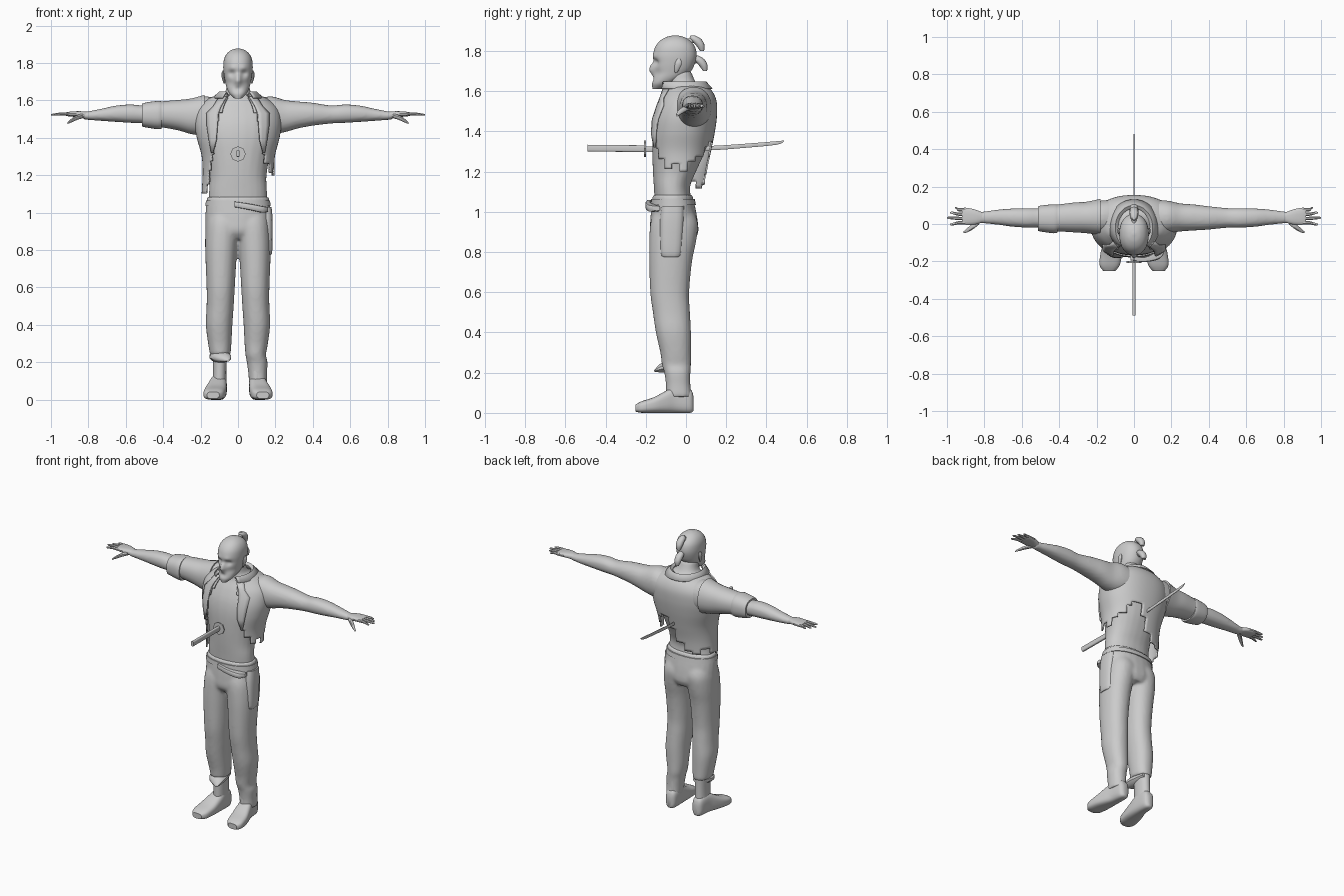
import bpy, bmesh, math
from mathutils import Vector


def spline(st, k=4):
    """Smoothly resample a list of station tuples."""
    out = []
    for i in range(len(st) - 1):
        p0, p1, p2, p3 = (st[max(i - 1, 0)], st[i], st[i + 1], st[min(i + 2, len(st) - 1)])
        for j in range(k):
            t = j / k
            out.append(tuple(.5 * (2*b + (c - a)*t + (2*a - 5*b + 4*c - d)*t*t + (3*b - a - 3*c + d)*t**3)
                             for a, b, c, d in zip(p0, p1, p2, p3)))
    return out + [st[-1]]


def finish(name, bm, angle=40):
    bmesh.ops.recalc_face_normals(bm, faces=bm.faces)
    me = bpy.data.meshes.new(name)
    bm.to_mesh(me)
    bm.free()
    ob = bpy.data.objects.new(name, me)
    bpy.context.collection.objects.link(ob)
    bpy.context.view_layer.objects.active = ob
    bpy.ops.object.select_all(action='DESELECT')
    ob.select_set(True)
    bpy.ops.object.shade_smooth_by_angle(angle=math.radians(angle))
    return ob


def sp(v, p):
    return math.copysign(abs(v) ** (2 / p), v)


def loft(name, axis, st, seg=24, k=4, p=2.2, m=1):
    """Skin over superellipses; station = (position, a0, a1, b0, b1) extents."""
    bm, rings = bmesh.new(), []
    for t, a0, a1, b0, b1 in spline(st, k):
        ring = []
        for i in range(seg):
            w = 2 * math.pi * (i + .5) / seg
            a = (a0 + a1) / 2 + (a1 - a0) / 2 * sp(math.cos(w), p)
            b = (b0 + b1) / 2 + (b1 - b0) / 2 * sp(math.sin(w), p)
            co = {'x': (t, a, b), 'y': (a, t, b), 'z': (a, b, t)}[axis]
            ring.append(bm.verts.new((co[0] * m, co[1], co[2])))
        rings.append(ring)
    for r, s in zip(rings, rings[1:]):
        for i in range(seg):
            bm.faces.new((r[i], r[(i + 1) % seg], s[(i + 1) % seg], s[i]))
    bm.faces.new(rings[0])
    bm.faces.new(rings[-1])
    return finish(name, bm)


def fuse(name, obs, voxel=.01):
    """Merge overlapping closed parts into one smooth skin."""
    bm = bmesh.new()
    for o in obs:
        bm.from_mesh(o.data)
        bpy.data.objects.remove(o)
    ob = finish(name, bm)
    r = ob.modifiers.new("Remesh", 'REMESH')
    r.mode, r.voxel_size, r.use_smooth_shade = 'VOXEL', voxel, True
    s = ob.modifiers.new("Smooth", 'SMOOTH')
    s.factor, s.iterations = .5, 4
    return ob


# bare torso with neck and arms
torso = [(1.03, -.16, .16, -.155, .035), (1.12, -.155, .155, -.16, .02), (1.2, -.153, .153, -.165, .05),
         (1.3, -.172, .172, -.168, .095), (1.4, -.205, .205, -.165, .125), (1.48, -.215, .215, -.15, .138),
         (1.55, -.2, .2, -.12, .135), (1.6, -.145, .145, -.09, .11), (1.635, -.075, .075, -.085, .055),
         (1.7, -.058, .058, -.09, .025)]
arm = [(.1, -.06, .13, 1.42, 1.61), (.18, -.05, .125, 1.42, 1.622), (.25, -.04, .11, 1.43, 1.603),
       (.32, -.035, .105, 1.45, 1.595), (.4, -.03, .095, 1.465, 1.588), (.5, -.02, .085, 1.477, 1.573),
       (.57, -.02, .085, 1.48, 1.579), (.65, -.015, .083, 1.485, 1.573), (.72, -.005, .078, 1.49, 1.558),
       (.8, .002, .068, 1.496, 1.542), (.83, .002, .068, 1.5, 1.54)]
fuse("torso_and_arms", [loft("t", 'z', torso)] + [loft("a", 'x', arm, m=m) for m in (1, -1)])

# hands: palm, four fingers and a thumb on each side
palm = [(.81, .008, .062, 1.502, 1.54), (.85, -.003, .078, 1.51, 1.543), (.9, -.005, .088, 1.514, 1.54),
        (.92, .0, .084, 1.518, 1.536)]
for m, side in ((1, "left"), (-1, "right")):
    loft(side + "_palm", 'x', palm, 16, 3, 2.6, m)
    for n, (y0, y1, tip) in enumerate(((.077, .086, .958), (.053, .06, .983), (.03, .033, 1.0), (.006, -.002, .985))):
        r = .0095
        loft(f"{side}_finger_{n}", 'x', [(.895, y0 - r, y0 + r, 1.517, 1.537), (.94, y0 - r, y0 + r, 1.519, 1.537),
             (tip - .01, y1 - .007, y1 + .007, 1.518, 1.53), (tip, y1 - .003, y1 + .003, 1.521, 1.527)], 8, 3, 2, m)
    loft(side + "_thumb", 'x', [(.83, -.005, .03, 1.505, 1.53), (.86, -.028, .006, 1.496, 1.522),
         (.89, -.045, -.02, 1.483, 1.503), (.912, -.05, -.04, 1.474, 1.484)], 10, 3, 2, m)

# head: skull, jaw and beard, then face features pushed in and out
head = loft("head", 'z', [(1.61, -.018, .018, -.165, -.125), (1.635, -.044, .044, -.17, -.075),
       (1.665, -.06, .06, -.166, -.015), (1.7, -.069, .069, -.163, .025), (1.74, -.076, .076, -.163, .045),
       (1.78, -.079, .079, -.164, .053), (1.82, -.075, .075, -.153, .045), (1.85, -.06, .06, -.13, .022),
       (1.87, -.035, .035, -.096, -.012), (1.878, -.008, .008, -.06, -.045)], 56, 7)
bumps = [(.032, 1.745, .016, .014), (-.032, 1.745, .016, .014), (0, 1.705, -.02, .012), (0, 1.728, -.014, .011),
         (0, 1.665, .009, .013), (.03, 1.77, -.005, .012), (-.03, 1.77, -.005, .012),
         (.045, 1.69, .008, .018), (-.045, 1.69, .008, .018), (0, 1.68, -.007, .012)]
for v in head.data.vertices:
    if v.co.y < -.07:
        x, z = v.co.x, v.co.z
        v.co.y += sum(d * math.exp(-((x - bx)**2 + (z - bz)**2) / (2 * r * r)) for bx, bz, d, r in bumps)
for m, side in ((1, "left"), (-1, "right")):
    loft(side + "_ear", 'z', [(1.69, .07, .076, -.055, -.045), (1.71, .07, .084, -.058, -.032),
         (1.74, .072, .089, -.055, -.02), (1.76, .075, .082, -.045, -.028)], 12, 3, 2, m)

# two curled locks of tied hair
for n, (dy, dz) in enumerate(((0, 0), (.015, -.1))):
    loft(f"hair_knot_{n}", 'z', [(1.877, -.01, .01, .022 + dy, .045 + dy), (1.86, -.022, .022, .02 + dy, .075 + dy),
         (1.83, -.022, .022, .048 + dy, .092 + dy), (1.8, -.013, .013, .07 + dy, .09 + dy)], 14).location.z = dz
loft("hair_tie", 'y', [(.0, -.015, .015, 1.82, 1.86), (.045, -.012, .012, 1.845, 1.87)], 12)
loft("lower_hair_tie", 'y', [(.03, -.015, .015, 1.735, 1.775), (.06, -.015, .015, 1.74, 1.77)], 12)

# trousers: hips and legs; the left leg reaches the boot, the right is torn off
leg = [(.24, .04, .15, -.12, .025), (.3, .035, .16, -.128, .025), (.4, .03, .172, -.15, .025),
       (.5, .023, .168, -.165, .02), (.6, .017, .168, -.178, .016), (.75, .008, .174, -.183, .03),
       (.85, -.002, .176, -.183, .05), (.94, -.02, .172, -.178, .06), (1., -.03, .16, -.16, .04)]
low = [(.08, .06, .155, -.1, .03), (.14, .055, .155, -.1, .022), (.2, .047, .158, -.108, .022)]
hips = [(.86, -.1, .1, -.15, .045), (.9, -.168, .168, -.178, .062), (.96, -.175, .175, -.178, .058),
        (1.03, -.172, .172, -.172, .045), (1.085, -.165, .165, -.166, .032)]
fuse("trousers", [loft("h", 'z', hips), loft("l", 'z', low + leg), loft("r", 'z', leg, m=-1)])
loft("torn_cuff", 'y', [(.01, -.12, -.06, .215, .25), (-.06, -.155, -.04, .2, .26), (-.12, -.13, -.035, .2, .25),
     (-.158, -.06, -.045, .205, .213)], 12)
loft("leg_pocket", 'z', [(.775, .1, .178, -.12, -.03), (.8, .1, .184, -.13, -.02), (.95, .1, .186, -.13, -.01),
     (1.03, .1, .18, -.12, -.01)], 16, 3, 3)

# belt and hanging strap
loft("belt", 'z', [(1.035, -.175, .175, -.177, .05), (1.065, -.172, .172, -.174, .044)], 32, 2)
loft("belt_strap", 'x', [(-.02, -.195, -.17, 1.03, 1.06), (.06, -.203, -.175, 1.015, 1.048),
     (.13, -.19, -.14, 1.0, 1.035), (.16, -.16, -.13, 1.005, 1.03)], 10, 4, 4)

# ankles and boots
for m, side in ((1, "left"), (-1, "right")):
    loft(side + "_ankle", 'z', [(.06, .062, .14, -.1, .025), (.13, .062, .135, -.1, .022),
         (.2, .06, .135, -.1, .02), (.28, .055, .14, -.1, .02)], 20, 3, 2.2, m)
    loft(side + "_boot", 'y', [(.038, .085, .115, .012, .08), (.02, .065, .135, 0, .12), (-.05, .06, .147, 0, .135),
         (-.1, .06, .163, 0, .11), (-.16, .064, .18, 0, .078), (-.22, .076, .184, 0, .058),
         (-.25, .1, .165, .006, .042)], 28, 4, 3, m)

# open vest with ragged stepped hem, built as a shell round the torso
vest = spline([(1.08, -.193, .19, -.15, .088), (1.2, -.185, .19, -.165, .1), (1.3, -.19, .193, -.176, .12),
               (1.4, -.216, .218, -.176, .14), (1.48, -.228, .228, -.163, .15), (1.55, -.215, .215, -.135, .148),
               (1.6, -.165, .165, -.108, .125), (1.63, -.1, .1, -.108, .085)], 8)


def on_vest(st, w, grow=0):
    z, x0, x1, y0, y1 = st
    return Vector(((x0 + x1) / 2 + ((x1 - x0) / 2 + grow) * sp(math.sin(w), 2.2),
                   (y0 + y1) / 2 - ((y1 - y0) / 2 + grow) * sp(math.cos(w), 2.2), z))


def hem(w):
    steps = [(-150, 1.14), (-130, 1.11), (-105, 1.15), (-85, 1.12), (0, 1.1), (60, 1.26), (75, 1.21), (90, 1.24),
             (105, 1.2), (120, 1.25), (138, 1.28), (152, 1.32), (170, 1.35)]
    d = math.degrees(w)
    d = d - 360 if d > 180 else d
    if d < -150:
        return 1.18 if d < -165 else 1.14
    return next((z for lim, z in steps if d <= lim), 1.27)


def gap(z):
    return .05 + min(1, (1.63 - z) / .15) * .065 + max(0, 1.45 - z) * .15


def shell(name, bm, thick):
    ob = finish(name, bm)
    s = ob.modifiers.new("Solidify", 'SOLIDIFY')
    s.thickness, s.offset = thick, 0
    return ob


N = 72
bm = bmesh.new()
grid = [[bm.verts.new(on_vest(s, math.tau * i / N)) for i in range(N)] for s in vest]
for a, b in zip(grid, grid[1:]):
    for i in range(N):
        q = (a[i], a[(i + 1) % N], b[(i + 1) % N], b[i])
        c = sum((v.co for v in q), Vector()) / 4
        if c.z > hem(math.tau * (i + .5) / N) and not (c.y < 0 and abs(c.x) < gap(c.z)):
            bm.faces.new(q)
bmesh.ops.delete(bm, geom=[v for v in bm.verts if not v.link_faces], context='VERTS')
shell("vest", bm, .008)

# lapels lying on the vest fronts
rows = [(1.62, .06, .1), (1.57, .09, .13), (1.53, .105, .168), (1.46, .11, .165), (1.39, .115, .155), (1.32, .133, .142)]
for m, side in ((1, "left"), (-1, "right")):
    bm, prev = bmesh.new(), None
    for z, xa, xb in rows:
        s = min(vest, key=lambda q: abs(q[0] - z))
        h = s[2]
        line = []
        for j in range(4):
            x = xa + (xb - xa) * j / 3
            w = math.asin(min(1, (min(x / h, .99)) ** 1.1))
            line.append(bm.verts.new((x * m, on_vest(s, w).y - .014, z)))
        if prev:
            for j in range(3):
                bm.faces.new((prev[j], prev[j + 1], line[j + 1], line[j]))
        prev = line
    shell(side + "_lapel", bm, .008)

# flared standing collar
bm, prev = bmesh.new(), None
for i in range(33):
    w = math.radians(38 + 284 * i / 32)
    col = [bm.verts.new((.0 + rx * math.sin(w), cy - ry * math.cos(w), z))
           for rx, ry, cy, z in ((.1, .1, -.01, 1.605), (.088, .105, -.02, 1.635), (.1, .12, -.02, 1.645),
                                 (.135, .14, -.01, 1.612))]
    if prev:
        for j in range(3):
            bm.faces.new((prev[j], prev[j + 1], col[j + 1], col[j]))
    prev = col
shell("collar", bm, .006)

# single sleeve with rolled cuff
loft("sleeve", 'x', [(t, a - .01, b + .01, c - .01, d + .008) for t, a, b, c, d in arm[1:5]] +
     [(.45, -.04, .1, 1.46, 1.592)], 28, 4, 2.2, -1)
loft("sleeve_cuff", 'x', [(.41, -.046, .104, 1.448, 1.596), (.43, -.05, .106, 1.446, 1.598),
     (.49, -.042, .1, 1.455, 1.59), (.512, -.038, .095, 1.46, 1.583)], 28, 3, 2.4, -1)

# sword through the body: grip, octagonal guard, curved blade
loft("sword_grip", 'y', [(-.49, -.009, .009, 1.3, 1.334), (-.2, -.009, .009, 1.297, 1.331)], 12, 2, 4)
bm = bmesh.new()
bmesh.ops.create_cone(bm, cap_ends=True, segments=8, radius1=.041, radius2=.041, depth=.01)
for v in bm.verts:
    v.co = Vector((v.co.x, v.co.z - .203, v.co.y + 1.314))
finish("sword_guard", bm, 30)
loft("sword_blade", 'y', [(-.2, -.004, .004, 1.297, 1.325), (.1, -.004, .004, 1.304, 1.328),
     (.3, -.004, .004, 1.318, 1.34), (.45, -.003, .003, 1.333, 1.352), (.487, -.001, .001, 1.35, 1.355)], 8, 4, 2)
